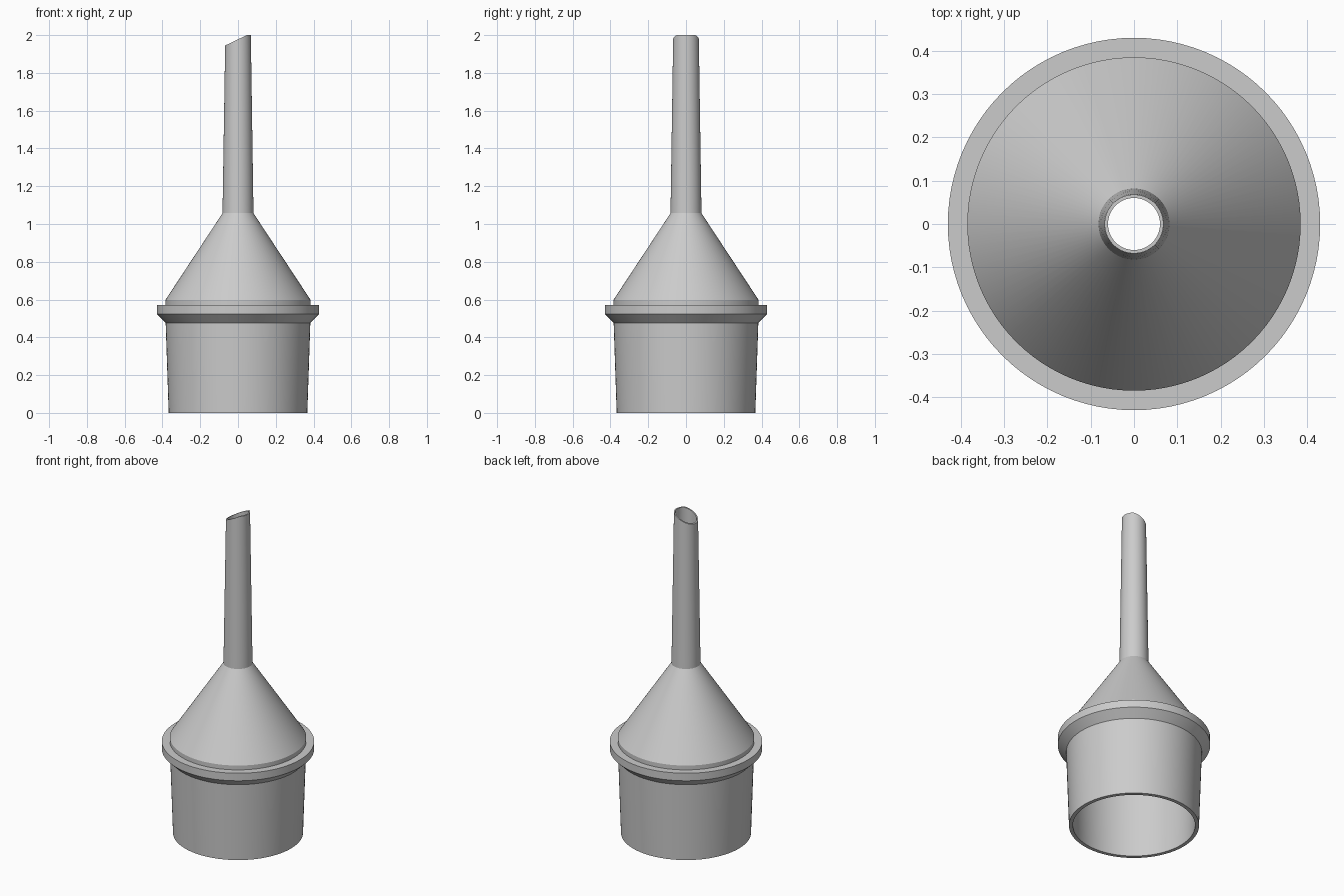
import bpy, bmesh, math
from mathutils import Vector

cube = bpy.data.objects.get("Cube")
if cube:
    bpy.data.objects.remove(cube, do_unlink=True)

grey = bpy.data.materials.new("light_grey_plastic")
grey.use_nodes = True
colour = (0.6, 0.6, 0.6, 1)
grey.diffuse_color = colour
grey.node_tree.nodes["Principled BSDF"].inputs["Base Color"].default_value = colour

# Wall profile as (radius, height)
outer = [(0.367, 0), (0.383, 0.477),                   # collar
         (0.43, 0.523), (0.43, 0.57), (0.385, 0.57),   # flange
         (0.385, 0.597), (0.082, 1.057),               # cone
         (0.068, 2)]                                   # spout
inner = [(0.06, 2), (0.066, 1.045), (0.36, 0.59), (0.345, 0)]


def lathe(name, profile, steps=96):
    """Revolve a closed profile around z."""
    bm = bmesh.new()
    verts = [bm.verts.new((r, 0, z)) for r, z in profile]
    edges = [bm.edges.new((a, b)) for a, b in zip(verts, verts[1:] + verts[:1])]
    bmesh.ops.spin(bm, geom=verts + edges, cent=Vector(), axis=(0, 0, 1),
                   angle=math.tau, steps=steps)
    bmesh.ops.remove_doubles(bm, verts=bm.verts[:], dist=0.0001)
    # Slanted mouth of the spout, with a small flat tip
    for v in bm.verts:
        if v.co.z > 1.9:
            v.co.z = min(2, 1.945 + (v.co.x + 0.068) * 0.48)
    bmesh.ops.recalc_face_normals(bm, faces=bm.faces[:])
    mesh = bpy.data.meshes.new(name)
    bm.to_mesh(mesh)
    bm.free()
    obj = bpy.data.objects.new(name, mesh)
    bpy.context.collection.objects.link(obj)
    mesh.materials.append(grey)
    return obj


funnel = lathe("funnel_body", outer + inner)
bpy.ops.object.select_all(action="DESELECT")
funnel.select_set(True)
bpy.context.view_layer.objects.active = funnel
bpy.ops.object.shade_smooth_by_angle(angle=math.radians(25))
